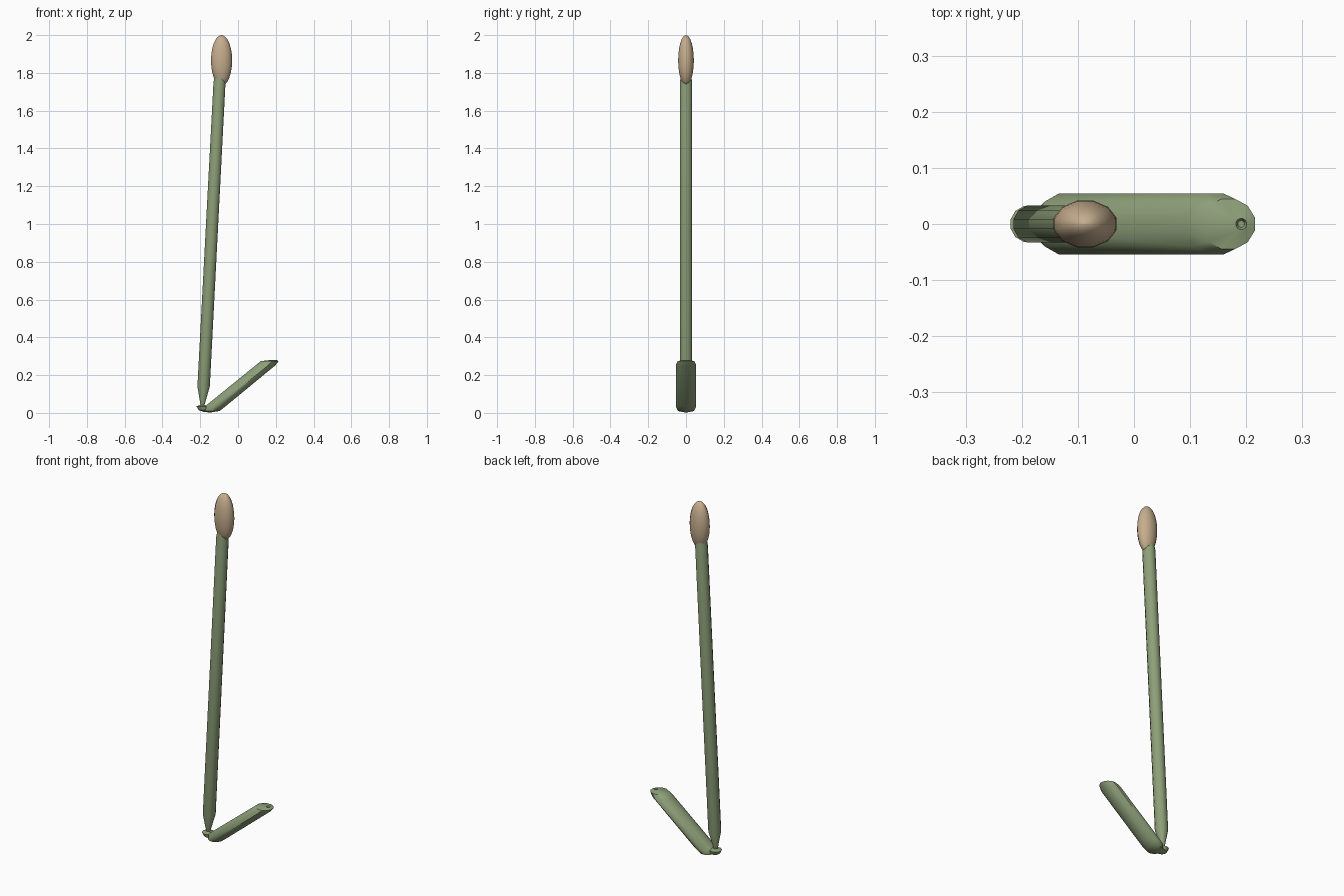
import bpy, bmesh, math

if "Cube" in bpy.data.objects:
    bpy.data.objects.remove(bpy.data.objects["Cube"])

GREEN = bpy.data.materials.new("leaf_green")
GREEN.diffuse_color = (0.27, 0.35, 0.19, 1)
GREEN.use_nodes = True
GREEN.node_tree.nodes["Principled BSDF"].inputs["Base Color"].default_value = GREEN.diffuse_color
TAN = bpy.data.materials.new("seed_tan")
TAN.diffuse_color = (0.56, 0.42, 0.27, 1)
TAN.use_nodes = True
TAN.node_tree.nodes["Principled BSDF"].inputs["Base Color"].default_value = TAN.diffuse_color


def loft(name, rings, mat, sides=12):
    """Skin horizontal elliptical rings (x, z, rx, ry), capping both ends."""
    bm = bmesh.new()
    loops = []
    for x, z, rx, ry in rings:
        loops.append([bm.verts.new((x + rx * math.cos(2 * math.pi * (i + .5) / sides),
                                    ry * math.sin(2 * math.pi * (i + .5) / sides), z))
                      for i in range(sides)])
    for a, b in zip(loops, loops[1:]):
        for i in range(sides):
            j = (i + 1) % sides
            bm.faces.new((a[i], a[j], b[j], b[i]))
    bm.faces.new(loops[0][::-1])
    bm.faces.new(loops[-1])
    bmesh.ops.recalc_face_normals(bm, faces=bm.faces)
    me = bpy.data.meshes.new(name)
    bm.to_mesh(me)
    bm.free()
    me.materials.append(mat)
    ob = bpy.data.objects.new(name, me)
    bpy.context.collection.objects.link(ob)
    bpy.ops.object.select_all(action='DESELECT')
    ob.select_set(True)
    bpy.context.view_layer.objects.active = ob
    bpy.ops.object.shade_smooth_by_angle(angle=math.radians(40))
    return ob


# tall stalk: shallow foot bowl, pinched neck, then a leaning tube
loft("stalk", [(-.175, 0.006, .008, .008), (-.183, 0.015, .027, .026),
               (-.188, 0.035, .033, .033), (-.188, 0.042, .011, .011),
               (-.182, 0.14, .034, .034), (-.098, 1.75, .033, .034),
               (-.095, 1.83, .02, .02)], GREEN)

# short slanted shoot with horizontal cut rings and domed ends
loft("side_shoot", [(-.150, 0.003, .010, .010), (-.138, 0.010, .042, .044),
                    (-.120, 0.035, .056, .056), (.146, 0.252, .054, .056),
                    (.168, 0.274, .049, .046), (.191, 0.281, .010, .010),
                    (.191, 0.271, .006, .006)], GREEN)

# seed head: flattened ellipsoid
head = []
for k in range(13):
    t = math.pi * (0.02 + 0.96 * k / 12)
    head.append((-.087, 1.866 - .134 * math.cos(t), .058 * math.sin(t), .043 * math.sin(t)))
loft("seed_head", head, TAN)
